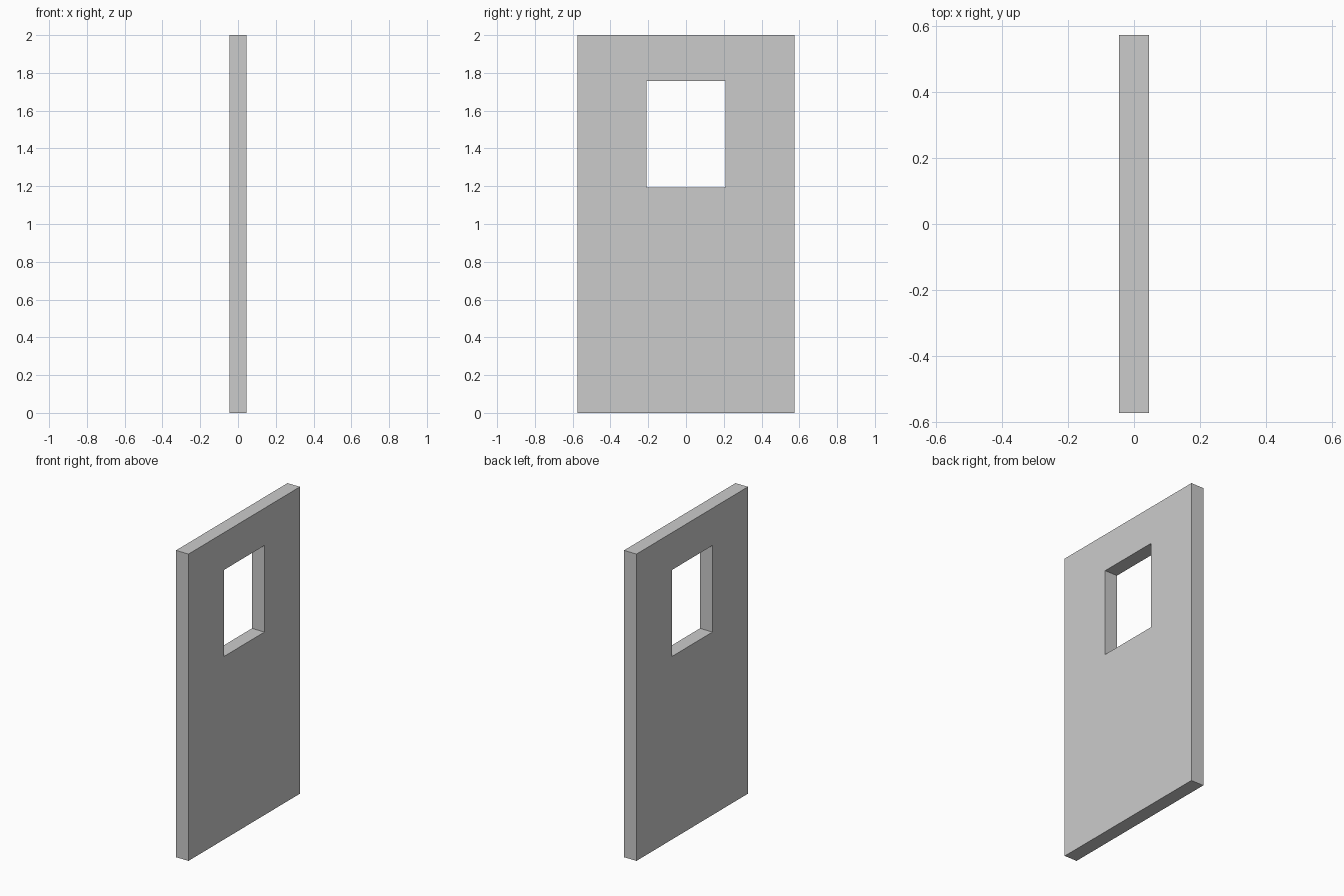
import bpy
import bmesh

if "Cube" in bpy.data.objects:
    bpy.data.objects.remove(bpy.data.objects["Cube"])

HALF_T = 0.045                            # half thickness of the panel
OUTER = (-0.574, 0.574, 0.0, 2.0)         # y min, y max, z min, z max
WINDOW = (-0.208, 0.208, 1.193, 1.757)


def rect_loop(bm, rect, x):
    y0, y1, z0, z1 = rect
    return [bm.verts.new((x, y, z)) for y, z in ((y0, z0), (y1, z0), (y1, z1), (y0, z1))]


def bridge(bm, a, b):
    for i in range(4):
        j = (i + 1) % 4
        bm.faces.new((a[i], a[j], b[j], b[i]))


# Door panel: four rectangular loops bridged into a closed slab with a window opening
bm = bmesh.new()
loops = [rect_loop(bm, r, x) for r, x in (
    (OUTER, HALF_T), (WINDOW, HALF_T), (WINDOW, -HALF_T), (OUTER, -HALF_T))]
for i in range(4):
    bridge(bm, loops[i], loops[(i + 1) % 4])
bmesh.ops.recalc_face_normals(bm, faces=bm.faces[:])

mesh = bpy.data.meshes.new("door_panel")
bm.to_mesh(mesh)
bm.free()
bpy.context.collection.objects.link(bpy.data.objects.new("door_panel", mesh))
